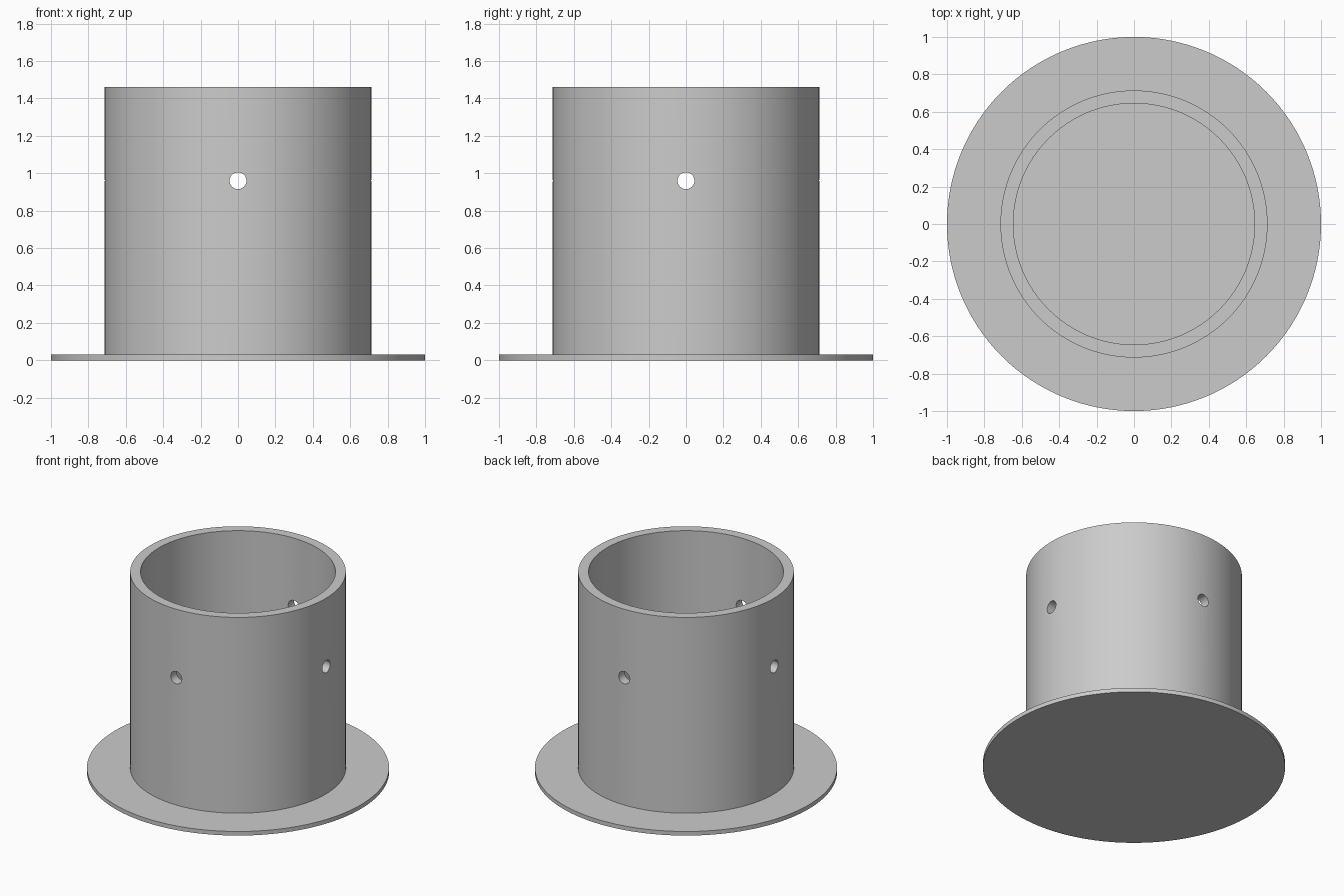
import bpy
import bmesh
import math
from mathutils import Matrix

cube = bpy.data.objects.get("Cube")
if cube:
    bpy.data.objects.remove(cube, do_unlink=True)

# Dimensions
SEGMENTS = 128
FLANGE_RADIUS, FLANGE_TOP = 1.0, 0.03
OUTER, INNER, HEIGHT = 0.714, 0.645, 1.46
HOLE_RADIUS, HOLE_Z = 0.045, 0.96

grey = bpy.data.materials.new("plain grey")
grey.use_nodes = True
colour = (0.6, 0.6, 0.6, 1)
grey.diffuse_color = colour
grey.node_tree.nodes["Principled BSDF"].inputs["Base Color"].default_value = colour


def add_object(name, bm):
    bmesh.ops.recalc_face_normals(bm, faces=bm.faces)
    mesh = bpy.data.meshes.new(name)
    bm.to_mesh(mesh)
    bm.free()
    mesh.materials.append(grey)
    obj = bpy.data.objects.new(name, mesh)
    bpy.context.collection.objects.link(obj)
    return obj


def lathe(name, profile):
    """Spin a closed outline of (radius, height) points around z."""
    bm = bmesh.new()
    verts = [bm.verts.new((r, 0, z)) for r, z in profile]
    edges = [bm.edges.new(pair) for pair in zip(verts, verts[1:])]
    bmesh.ops.spin(bm, geom=verts + edges, cent=(0, 0, 0), axis=(0, 0, 1),
                   angle=math.tau, steps=SEGMENTS, use_merge=True)
    bmesh.ops.remove_doubles(bm, verts=bm.verts, dist=0.0001)
    return add_object(name, bm)


# Flanged tube with a closed floor
tube = lathe("flanged_tube", [
    (0, 0), (FLANGE_RADIUS, 0), (FLANGE_RADIUS, FLANGE_TOP),
    (OUTER, FLANGE_TOP), (OUTER, HEIGHT),
    (INNER, HEIGHT), (INNER, FLANGE_TOP), (0, FLANGE_TOP)])

# Two crossing drills make the four side holes
for name, axis in (("drill_side", "Y"), ("drill_front", "X")):
    bm = bmesh.new()
    place = Matrix.Translation((0, 0, HOLE_Z)) @ Matrix.Rotation(math.pi / 2, 4, axis)
    bmesh.ops.create_cone(bm, cap_ends=True, segments=32, radius1=HOLE_RADIUS,
                          radius2=HOLE_RADIUS, depth=2, matrix=place)
    drill = add_object(name, bm)
    drill.hide_render = True
    cut = tube.modifiers.new(name, "BOOLEAN")
    cut.operation = "DIFFERENCE"
    cut.solver = "EXACT"
    cut.object = drill
    bpy.context.view_layer.objects.active = tube
    bpy.ops.object.modifier_apply(modifier=cut.name)
    bpy.data.objects.remove(drill, do_unlink=True)

# Smooth walls, sharp rims
bpy.ops.object.select_all(action="DESELECT")
tube.select_set(True)
bpy.context.view_layer.objects.active = tube
bpy.ops.object.shade_smooth_by_angle(angle=math.radians(30))
